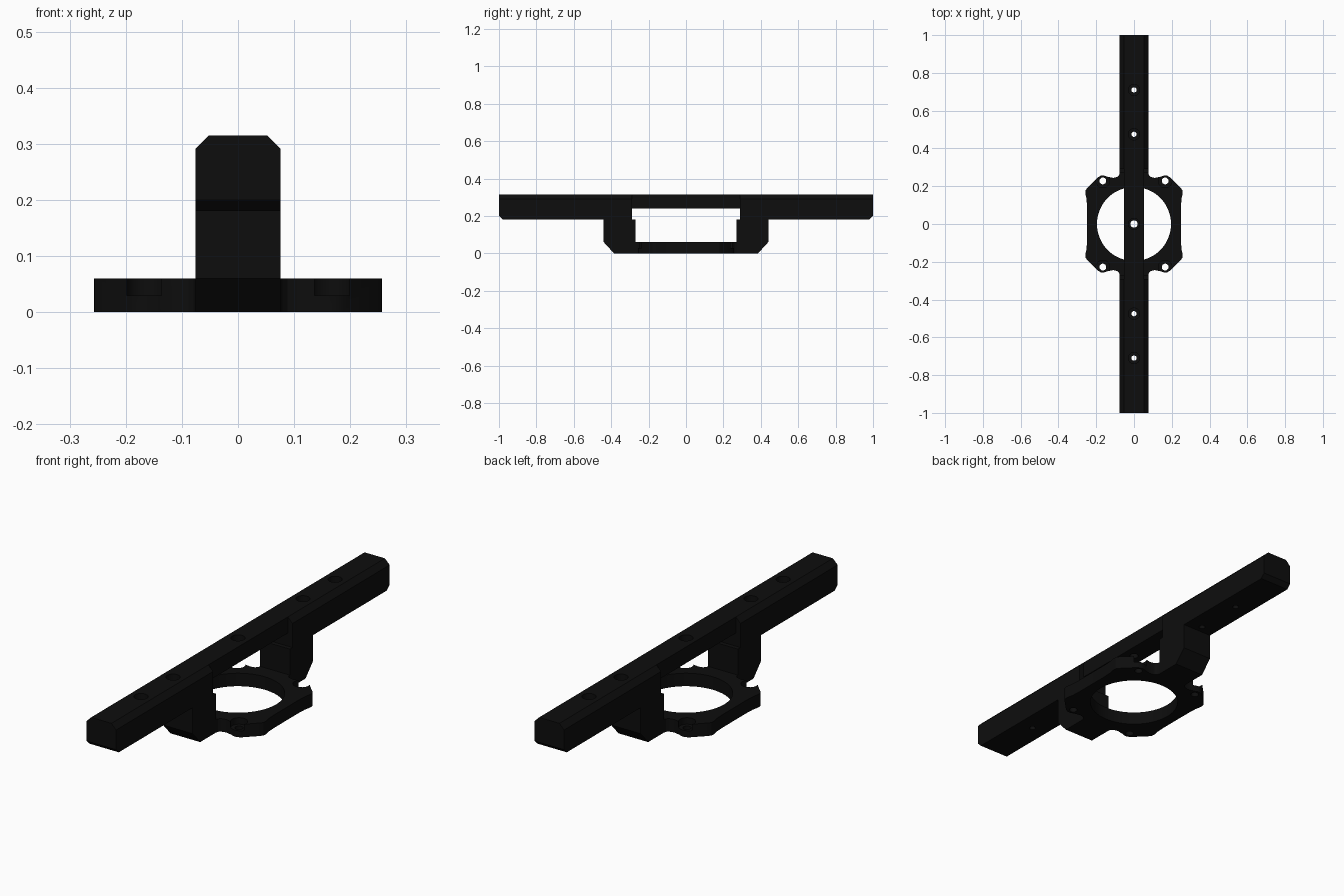
import bpy, bmesh, math
from mathutils import Vector

if "Cube" in bpy.data.objects:
    bpy.data.objects.remove(bpy.data.objects["Cube"])

black = bpy.data.materials.new("matte_black")
black.diffuse_color = (0.004, 0.004, 0.004, 1)
black.use_nodes = True
black.node_tree.nodes["Principled BSDF"].inputs["Base Color"].default_value = black.diffuse_color


def prism(name, pts, vec):
    """Extrude a closed 3D outline along vec."""
    bm = bmesh.new()
    face = bm.faces.new([bm.verts.new(p) for p in pts])
    ext = bmesh.ops.extrude_face_region(bm, geom=[face])
    moved = [g for g in ext["geom"] if isinstance(g, bmesh.types.BMVert)]
    bmesh.ops.translate(bm, verts=moved, vec=Vector(vec))
    bmesh.ops.recalc_face_normals(bm, faces=bm.faces)
    me = bpy.data.meshes.new(name)
    bm.to_mesh(me)
    bm.free()
    ob = bpy.data.objects.new(name, me)
    bpy.context.collection.objects.link(ob)
    me.materials.append(black)
    return ob


def cylinder(x, y, r, z0, z1, n=24):
    pts = [(x + r * math.cos(2 * math.pi * i / n),
            y + r * math.sin(2 * math.pi * i / n), z0) for i in range(n)]
    return prism("hole_cutter", pts, (0, 0, z1 - z0))


def box(x0, x1, y0, y1, z0, z1):
    pts = [(x0, y0, z0), (x1, y0, z0), (x1, y1, z0), (x0, y1, z0)]
    return prism("box_cutter", pts, (0, 0, z1 - z0))


def cut(ob, cutters):
    """Subtract the cutters, bake the result and remove the helpers."""
    for c in cutters:
        c.hide_render = True
        m = ob.modifiers.new("cut", 'BOOLEAN')
        m.operation, m.solver, m.object = 'DIFFERENCE', 'EXACT', c
    dg = bpy.context.evaluated_depsgraph_get()
    me = bpy.data.meshes.new_from_object(ob.evaluated_get(dg))
    ob.modifiers.clear()
    ob.data = me
    for c in cutters:
        bpy.data.objects.remove(c)


def smooth(ob):
    bpy.ops.object.select_all(action='DESELECT')
    bpy.context.view_layer.objects.active = ob
    ob.select_set(True)
    bpy.ops.object.shade_smooth_by_angle(angle=math.radians(25))


W, LOW, TOP = 0.076, 0.18, 0.315

# Long rail with chamfered top edges
half = [(W, LOW), (W, 0.291), (0.052, TOP)]
outline = half + [(-x, z) for x, z in reversed(half)]
rail = prism("rail", [(x, -1, z) for x, z in outline], (0, 2, 0))
cutters = [box(-0.2, 0.2, -0.29, 0.29, 0.1, 0.24)]          # underside notch
for s in (-1, 1):
    cutters.append(box(min(s * 0.052, s * 0.2), max(s * 0.052, s * 0.2),
                       -0.29, 0.29, 0.1, 0.4))              # slim waist
    # bottom end chamfers
    cutters.append(prism("chamfer_cutter", [(-0.2, s * 0.96, 0.16), (-0.2, s * 1.04, 0.16),
                                            (-0.2, s * 1.04, 0.24)], (0.4, 0, 0)))
for y in (-0.71, -0.475, 0, 0.475, 0.71):                   # screw holes
    cutters.append(cylinder(0, y, 0.019 if y == 0 else 0.014, 0.1, 0.4))
    cutters.append(cylinder(0, y, 0.03, 0.285, 0.4))
cut(rail, cutters)
smooth(rail)

# Clamp ring plate with four screw ears
q = [(W, 0.27), (0.079, 0.258), (0.088, 0.249), (0.11, 0.244), (0.14, 0.25),
     (0.16, 0.257), (0.175, 0.256), (0.19, 0.248), (0.248, 0.19),
     (0.256, 0.178), (0.257, 0.16), (0.251, 0.13), (0.249, 0.09)]
right = q + [(x, -y) for x, y in reversed(q)]
outline = right + [(-x, -y) for x, y in right]
ring = prism("ring_plate", [(x, y, 0) for x, y in outline], (0, 0, 0.06))
cutters = [cylinder(0, 0, 0.196, -0.1, 0.2, 64)]
for sx in (-1, 1):
    for sy in (-1, 1):
        cutters.append(cylinder(sx * 0.165, sy * 0.228, 0.018, -0.1, 0.2))
        cutters.append(cylinder(sx * 0.165, sy * 0.228, 0.036, 0.03, 0.2))
cut(ring, cutters)
smooth(ring)

# Legs joining the ring plate to the rail
leg = [(0.27, 0), (0.385, 0), (0.44, 0.06), (0.44, LOW), (0.27, LOW)]
for s, name in ((-1, "front_leg"), (1, "back_leg")):
    prism(name, [(-W, s * y, z) for y, z in leg], (2 * W, 0, 0))
